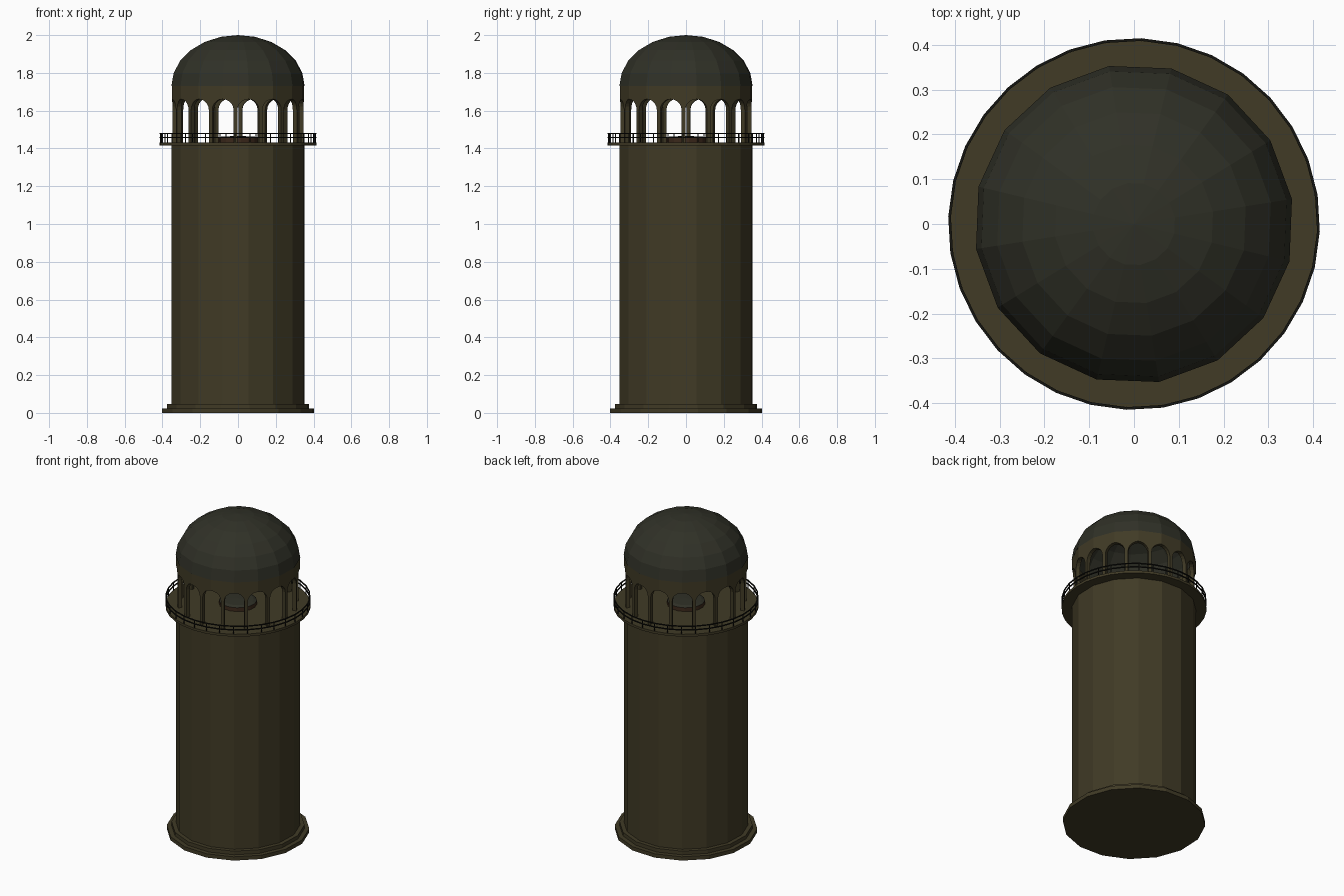
import bpy, bmesh, math

if "Cube" in bpy.data.objects:
    bpy.data.objects.remove(bpy.data.objects["Cube"])

SIDES = 16
OFFSET = math.radians(9)          # rotation of the 16-sided plan
STEP = 2 * math.pi / SIDES


def material(name, col):
    m = bpy.data.materials.new(name)
    m.diffuse_color = (*col, 1)
    m.use_nodes = True
    m.node_tree.nodes["Principled BSDF"].inputs["Base Color"].default_value = m.diffuse_color
    return m


STONE = material("olive_stone", (0.052, 0.043, 0.019))
ROOF = material("dark_grey_roof", (0.029, 0.030, 0.020))
IRON = material("black_iron", (0.007, 0.007, 0.005))
BRICK = material("red_brown", (0.045, 0.022, 0.011))


def finish(name, bm, mats):
    bmesh.ops.remove_doubles(bm, verts=bm.verts, dist=0.0004)
    bmesh.ops.recalc_face_normals(bm, faces=bm.faces)
    me = bpy.data.meshes.new(name)
    bm.to_mesh(me)
    bm.free()
    ob = bpy.data.objects.new(name, me)
    bpy.context.collection.objects.link(ob)
    for m in mats:
        me.materials.append(m)
    return ob


def lathe(name, profile, mat, sides=SIDES, offset=OFFSET, close=False):
    """Revolve (radius, z) points around the z axis."""
    bm = bmesh.new()
    rings = [[bm.verts.new((r * math.cos(offset + i * 2 * math.pi / sides),
                            r * math.sin(offset + i * 2 * math.pi / sides), z))
              for i in range(sides)] for r, z in profile]
    pairs = list(zip(rings, rings[1:]))
    if close:
        pairs.append((rings[-1], rings[0]))
    for a, b in pairs:
        for i in range(sides):
            j = (i + 1) % sides
            bm.faces.new((a[i], a[j], b[j], b[i]))
    return finish(name, bm, [mat])


# stepped base and shaft
lathe("stepped_base", [(0.0005, 0), (0.408, 0), (0.408, 0.024), (0.381, 0.024),
                       (0.381, 0.047), (0.35, 0.047)], STONE)
lathe("shaft", [(0.356, 0.04), (0.356, 1.42)], STONE)

# balcony floor
lathe("balcony", [(0.0005, 1.416), (0.415, 1.416), (0.415, 1.431), (0.0005, 1.431)],
      STONE, 32)

# railing: two rails and posts
for label, z in (("top_rail", 1.48), ("middle_rail", 1.457)):
    t = 0.003
    lathe(label, [(0.412 - t, z - t), (0.412 + t, z - t),
                  (0.412 + t, z + t), (0.412 - t, z + t)], IRON, 32, close=True)

bm = bmesh.new()
for i in range(32):
    a = OFFSET + i * math.pi / 16
    geo = bmesh.ops.create_cone(bm, cap_ends=True, segments=6, radius1=0.003,
                                radius2=0.003, depth=0.055)
    bmesh.ops.translate(bm, verts=geo["verts"],
                        vec=(0.411 * math.cos(a), 0.411 * math.sin(a), 1.455))
finish("railing_posts", bm, [IRON])


# arcade: sixteen arches, each centred on a corner of the plan
def wall_point(angle, z, corner_r):
    local = (angle - OFFSET) % STEP - STEP / 2
    r = corner_r * math.cos(STEP / 2) / math.cos(local)
    return (r * math.cos(angle), r * math.sin(angle), z)


FLOOR, SPRING, RISE, TOP = 1.43, 1.604, 0.057, 1.735
HALF = math.radians(9.6)
N = 10
bm = bmesh.new()


def panel(a0, a1, lo0, lo1, hi0, hi1):
    bm_pts = [(a0, lo0), (a1, lo1), (a1, hi1), (a0, hi0)]
    for flip, r in ((False, 0.354), (True, 0.330)):
        vs = [bm.verts.new(wall_point(a, z, r)) for a, z in bm_pts]
        bm.faces.new(vs[::-1] if flip else vs)


def reveal(a0, z0, a1, z1):
    bm.faces.new([bm.verts.new(wall_point(a, z, r)) for a, z, r in
                  ((a0, z0, 0.354), (a1, z1, 0.354), (a1, z1, 0.330), (a0, z0, 0.330))])


for k in range(SIDES):
    c = OFFSET + k * STEP
    for s in (-1, 1):
        e0, e1 = sorted((c + s * HALF, c + s * STEP / 2))
        panel(e0, e1, FLOOR, FLOOR, SPRING, SPRING)
        panel(e0, e1, SPRING, SPRING, TOP, TOP)
        reveal(c + s * HALF, FLOOR, c + s * HALF, SPRING)
    arch = [(c - HALF * math.cos(math.pi * i / N),
             SPRING + RISE * math.sin(math.pi * i / N)) for i in range(N + 1)]
    for (a0, z0), (a1, z1) in zip(arch, arch[1:]):
        panel(a0, a1, z0, z1, TOP, TOP)
        reveal(a0, z0, a1, z1)
finish("arcade", bm, [STONE])

# dome: six rings, open underneath
lathe("dome", [(max(0.0005, 0.357 * math.cos(math.radians(15 * i))),
                1.73 + 0.27 * math.sin(math.radians(15 * i))) for i in range(7)], ROOF)

# low drum with a grey cap in the lantern room
lathe("lantern_drum", [(0.108, 1.43), (0.108, 1.455)], BRICK)
lathe("lantern_cap", [(0.108, 1.455), (0.09, 1.463), (0.0005, 1.466)], ROOF)
